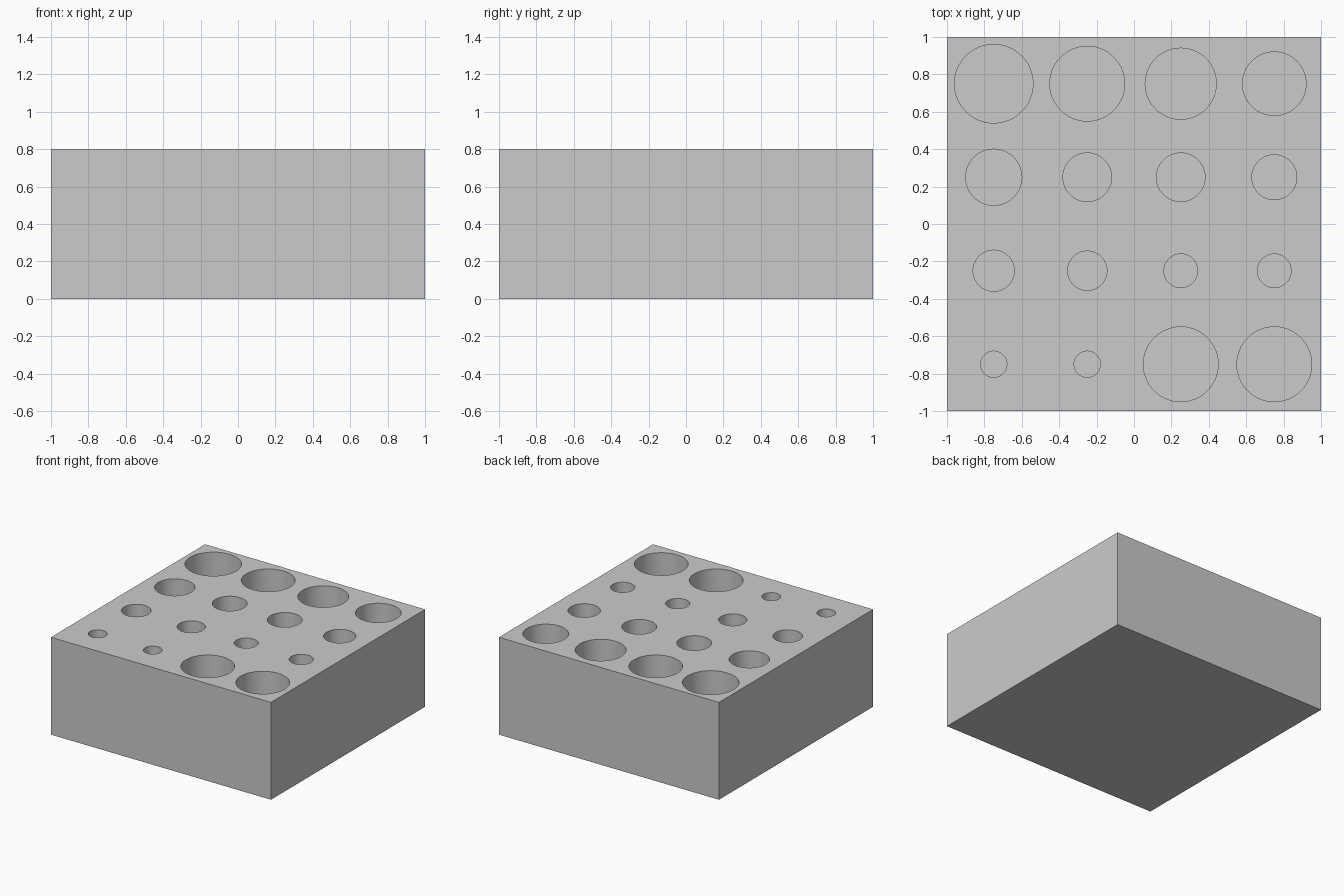
import bpy
import bmesh
from mathutils import Matrix

if "Cube" in bpy.data.objects:
    bpy.data.objects.remove(bpy.data.objects["Cube"], do_unlink=True)

HEIGHT = 0.8
DEPTH = 0.6
PITCH = 0.5

# Hole radii, back row first, each row from right (-x) to left (+x)
HOLE_ROWS = [
    (0.21, 0.20, 0.19, 0.17),
    (0.15, 0.13, 0.13, 0.12),
    (0.11, 0.105, 0.09, 0.09),
    (0.07, 0.07, 0.20, 0.20),
]


def make_object(name, bm):
    mesh = bpy.data.meshes.new(name)
    bm.to_mesh(mesh)
    bm.free()
    obj = bpy.data.objects.new(name, mesh)
    bpy.context.collection.objects.link(obj)
    return obj


# Plain grey material
grey = bpy.data.materials.new("grey")
grey.use_nodes = True
colour = (0.6, 0.6, 0.6, 1)
grey.diffuse_color = colour
grey.node_tree.nodes["Principled BSDF"].inputs["Base Color"].default_value = colour

# Solid block
bm = bmesh.new()
bmesh.ops.create_cube(bm, size=1, matrix=Matrix.Translation((0, 0, HEIGHT / 2))
                      @ Matrix.Diagonal((2, 2, HEIGHT, 1)))
block = make_object("holder_block", bm)
block.data.materials.append(grey)

# Cylinders for the grid of blind holes, reaching above the top face
bm = bmesh.new()
length = DEPTH + 0.2
for row, radii in enumerate(HOLE_ROWS):
    for col, radius in enumerate(radii):
        centre = ((col - 1.5) * PITCH, (1.5 - row) * PITCH,
                  HEIGHT - DEPTH + length / 2)
        bmesh.ops.create_cone(bm, cap_ends=True, segments=64, radius1=radius,
                              radius2=radius, depth=length,
                              matrix=Matrix.Translation(centre))
cutter = make_object("hole_cutter", bm)
cutter.data.materials.append(grey)
cutter.hide_render = True

# Cut the holes, then drop the helper
cut = block.modifiers.new("holes", 'BOOLEAN')
cut.operation = 'DIFFERENCE'
cut.solver = 'EXACT'
cut.object = cutter
bpy.context.view_layer.objects.active = block
block.select_set(True)
bpy.ops.object.modifier_apply(modifier=cut.name)
bpy.data.objects.remove(cutter, do_unlink=True)

# Smooth hole walls with crisp rims
bpy.ops.object.shade_smooth_by_angle(angle=0.6)
